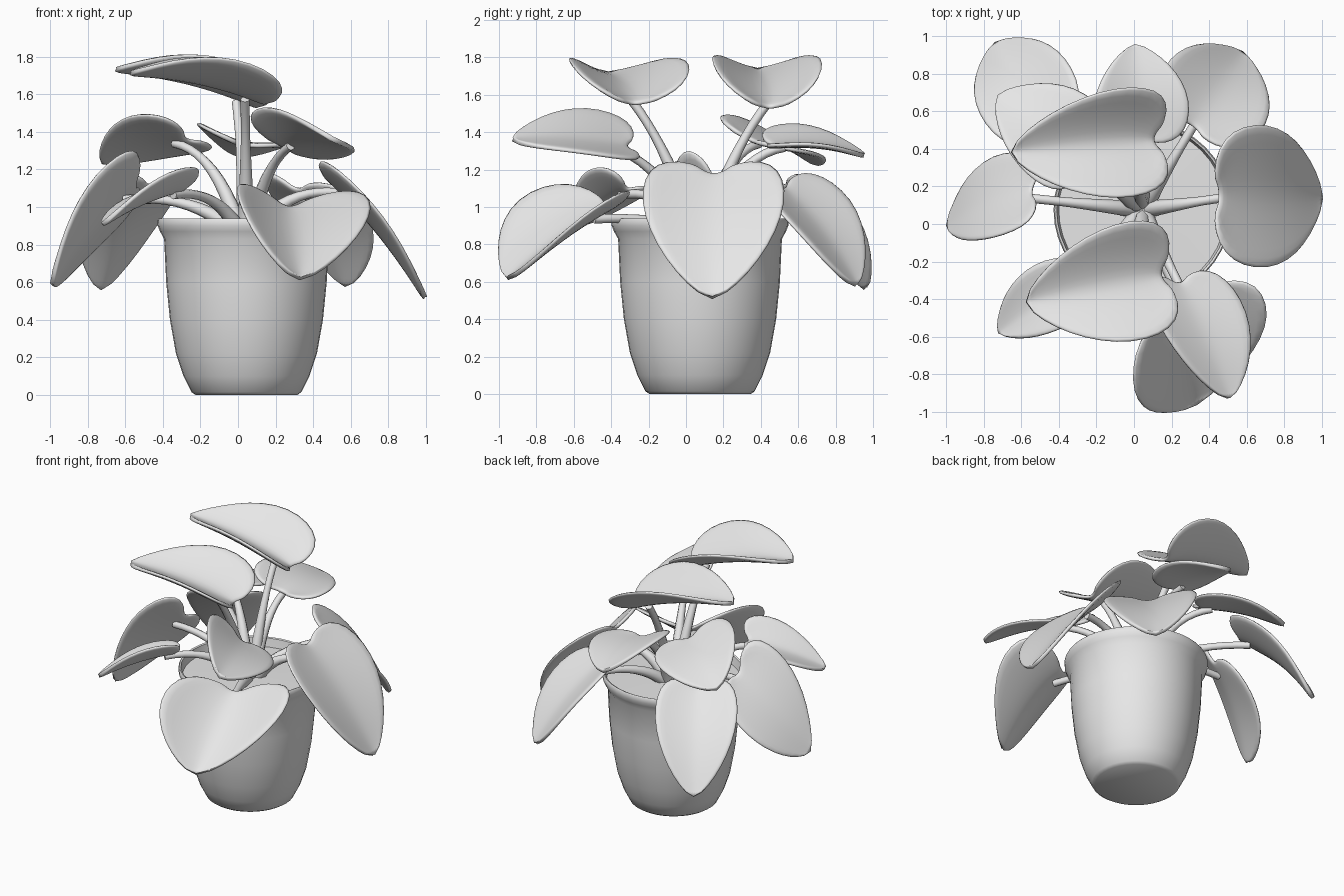
import bpy, bmesh, math
from mathutils import Vector

cube = bpy.data.objects.get("Cube")
if cube:
    bpy.data.objects.remove(cube, do_unlink=True)

clay = bpy.data.materials.new("light_grey")
clay.use_nodes = True
clay.diffuse_color = (0.8, 0.8, 0.8, 1)
clay.node_tree.nodes["Principled BSDF"].inputs["Base Color"].default_value = (0.8, 0.8, 0.8, 1)

CENTRE = Vector((0.045, 0.075, 0))


def select(obj):
    bpy.ops.object.select_all(action='DESELECT')
    obj.select_set(True)
    bpy.context.view_layer.objects.active = obj


def finish(name, bm, angle):
    bmesh.ops.recalc_face_normals(bm, faces=bm.faces)
    mesh = bpy.data.meshes.new(name)
    bm.to_mesh(mesh)
    bm.free()
    mesh.materials.append(clay)
    obj = bpy.data.objects.new(name, mesh)
    bpy.context.collection.objects.link(obj)
    select(obj)
    bpy.ops.object.shade_smooth_by_angle(angle=math.radians(angle))
    return obj


def lathe(name, profile, steps=40):
    bm = bmesh.new()
    verts = [bm.verts.new((r + CENTRE.x, CENTRE.y, z)) for r, z in profile]
    edges = [bm.edges.new(pair) for pair in zip(verts, verts[1:])]
    bmesh.ops.spin(bm, geom=verts + edges, cent=CENTRE, axis=(0, 0, 1),
                   angle=math.tau, steps=steps)
    bmesh.ops.remove_doubles(bm, verts=bm.verts, dist=0.0005)
    return finish(name, bm, 50)


# Pot with a thin rolled rim, and the soil inside it
lathe("pot", [(0, 0), (0.27, 0), (0.292, 0.015), (0.335, 0.1), (0.375, 0.22), (0.407, 0.4),
              (0.427, 0.6), (0.438, 0.83), (0.46, 0.87), (0.472, 0.9), (0.473, 0.93),
              (0.467, 0.94), (0.456, 0.935), (0.45, 0.9), (0.44, 0.85)])
lathe("soil", [(0, 0.885), (0.2, 0.88), (0.448, 0.875)])

# Heart outline rows: position on midrib, position at edge, share of half width
ROWS = [(0, -0.04, 0.2), (0.06, -0.08, 0.5), (0.14, -0.03, 0.8), (0.26, 0.11, 0.97),
        (0.42, 0.32, 1), (0.6, 0.53, 0.88), (0.76, 0.72, 0.66), (0.9, 0.88, 0.36)]
ACROSS = [i / 4 for i in range(-4, 5)]


def leaf(name, base, tip, side, half, fold, bulge):
    base, tip, side = Vector(base), Vector(tip), Vector(side).normalized()
    axis = tip - base
    up = axis.cross(side).normalized()
    if up.z < 0:
        up = -up

    def point(t, w):
        lift = fold * abs(w) ** 1.4 + bulge * math.sin(math.pi * max(t, 0))
        return base + axis * t + side * half * w + up * lift

    bm = bmesh.new()
    grid = [[bm.verts.new(point(m + (e - m) * s * s, w * s)) for s in ACROSS]
            for m, e, w in ROWS]
    for low, high in zip(grid, grid[1:]):
        for i in range(len(ACROSS) - 1):
            bm.faces.new((low[i], low[i + 1], high[i + 1], high[i]))
    end = bm.verts.new(tip)
    for a, b in zip(grid[-1], grid[-1][1:]):
        bm.faces.new((a, b, end))
    obj = finish(name, bm, 60)
    solid = obj.modifiers.new("thickness", 'SOLIDIFY')
    solid.thickness = 0.026
    solid.offset = 0
    smooth = obj.modifiers.new("rounding", 'SUBSURF')
    smooth.levels = smooth.render_levels = 1
    return point(0.15, 0) - up * 0.015


def stem(name, end, arch):
    # Tapered stalk bending from the crown to the leaf
    out = Vector((end.x, end.y, 0)) - CENTRE
    start = CENTRE + out.normalized() * 0.04 + Vector((0, 0, 0.85))
    bend = CENTRE + out * 0.4 + Vector((0, 0, 0.86 + (end.z - 0.86) * arch))
    curve = bpy.data.curves.new(name, 'CURVE')
    curve.dimensions = '3D'
    curve.bevel_depth = 0.024
    curve.bevel_resolution = 2
    curve.use_fill_caps = True
    line = curve.splines.new('POLY')
    count = 10
    line.points.add(count)
    for i, p in enumerate(line.points):
        t = i / count
        p.co = (*(start * (1 - t) ** 2 + bend * 2 * t * (1 - t) + end * t * t), 1)
        p.radius = 1.9 - 0.9 * min(1, t * 1.5)
    curve.materials.append(clay)
    obj = bpy.data.objects.new(name, curve)
    bpy.context.collection.objects.link(obj)
    select(obj)
    bpy.ops.object.convert(target='MESH')
    bpy.ops.object.shade_smooth_by_angle(angle=math.radians(60))


# Leaves: notch, tip, sideways direction, half width, fold, bulge, stem arch
LEAVES = {
    "top_front": ((0.15, -0.27, 1.55), (-0.6, -0.42, 1.71), (-0.14, 1, 0), 0.325, 0.17, 0.03, 0.6),
    "top_back": ((0.11, 0.45, 1.53), (-0.68, 0.38, 1.73), (-0.03, 1, 0), 0.3, 0.19, 0.03, 0.6),
    "left_low": ((0.45, 0.15, 1.18), (1.01, 0.14, 0.49), (0, 1, 0), 0.39, 0.08, 0.03, 1.15),
    "front_low": ((0.27, -0.41, 1.0), (0.33, -0.97, 0.6), (0.75, 0.43, -0.05), 0.42, 0.18, 0.02, 1.3),
    "front_high": ((0.24, -0.31, 1.32), (0.51, -0.95, 1.36), (0.5, 0.07, -0.27), 0.275, 0.06, 0.03, 0.8),
    "front_right": ((-0.28, -0.31, 1.1), (-0.73, -0.59, 0.9), (0.57, -0.8, 0.35), 0.2, 0.08, 0.02, 1.2),
    "right_low": ((-0.54, 0.17, 1.12), (-1, -0.02, 0.57), (0, 0.41, -0.37), 0.3, 0.05, 0.04, 1.2),
    "back_right_high": ((-0.27, 0.34, 1.36), (-0.74, 0.69, 1.23), (0.6, 0.8, -0.38), 0.29, 0.05, 0.03, 0.9),
    "back_right_low": ((-0.46, 0.52, 1.12), (-0.74, 0.97, 0.54), (0.84, 0.54, 0), 0.28, 0.07, 0.05, 1.2),
    "back_high": ((0.03, 0.45, 1.33), (0, 0.97, 1.27), (0.95, 0.1, -0.2), 0.27, 0.06, 0.03, 0.9),
    "back_left_low": ((0.31, 0.52, 1.1), (0.58, 0.92, 0.56), (0.82, -0.57, -0.15), 0.32, 0.07, 0.04, 1.2),
}
for name, (base, tip, side, half, fold, bulge, arch) in LEAVES.items():
    stem(name + "_stem", leaf(name + "_leaf", base, tip, side, half, fold, bulge), arch)
